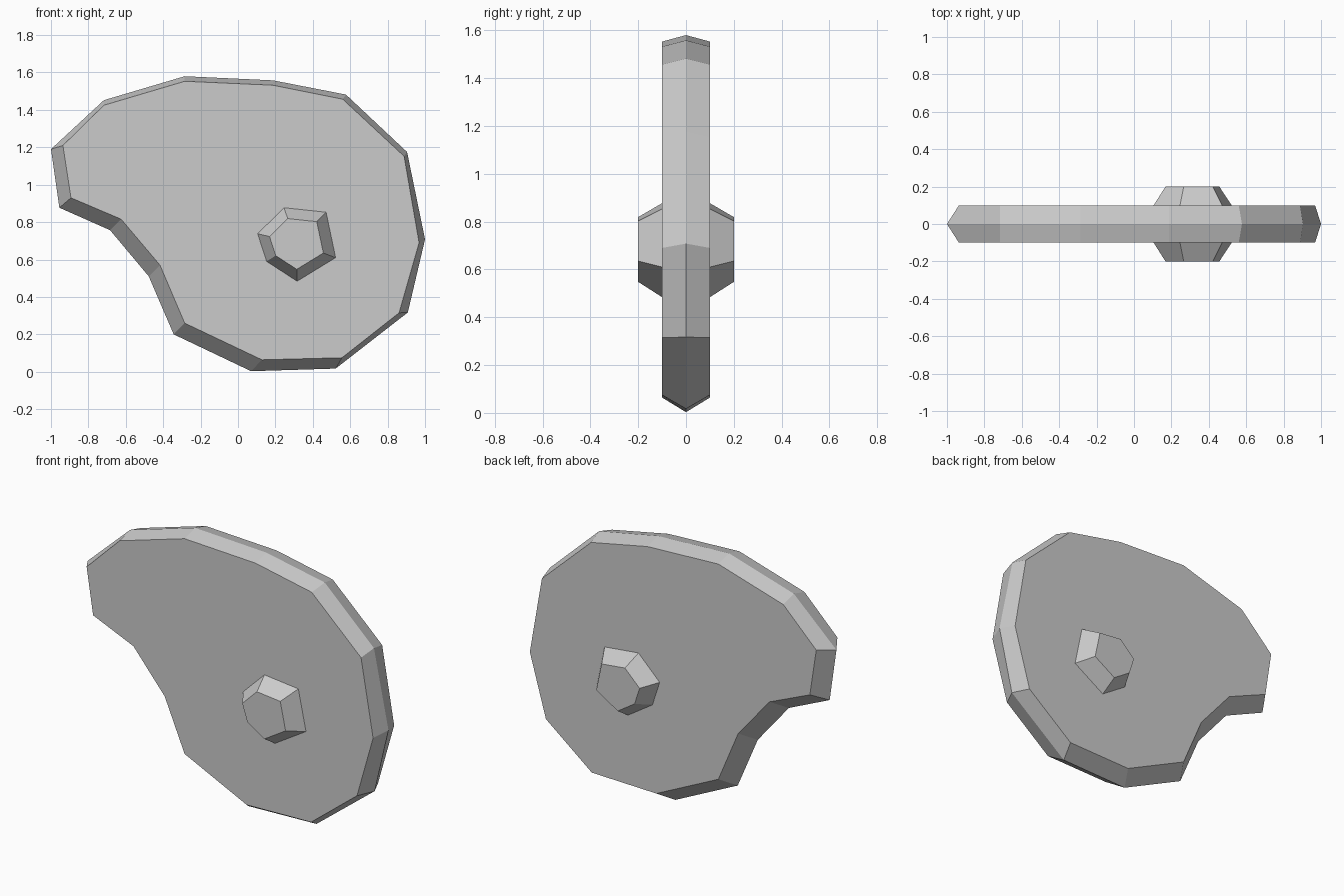
import bpy, bmesh

if "Cube" in bpy.data.objects:
    bpy.data.objects.remove(bpy.data.objects["Cube"])


def loft(name, rings):
    """Closed solid through matching (y, outline) rings, front to back."""
    bm = bmesh.new()
    loops = [[bm.verts.new((x, y, z)) for x, z in pts] for y, pts in rings]
    for a, b in zip(loops, loops[1:]):
        for i in range(len(a)):
            j = (i + 1) % len(a)
            bm.faces.new((a[i], a[j], b[j], b[i]))
    bm.faces.new(loops[0])
    bm.faces.new(loops[-1][::-1])
    bmesh.ops.recalc_face_normals(bm, faces=bm.faces)
    mesh = bpy.data.meshes.new(name)
    bm.to_mesh(mesh)
    bm.free()
    obj = bpy.data.objects.new(name, mesh)
    bpy.context.collection.objects.link(obj)
    return obj


# Plate: wide ridge outline at the middle, smaller outline on both faces
ridge = [(-1, 1.19), (-.717, 1.452), (-.285, 1.58), (.187, 1.558),
         (.577, 1.482), (.904, 1.175), (1, .708), (.908, .317),
         (.522, .017), (.07, .003), (-.344, .2), (-.477, .51),
         (-.684, .757), (-.955, .877)]
face = [(-.936, 1.21), (-.717, 1.425), (-.285, 1.553), (.187, 1.532),
        (.56, 1.457), (.888, 1.152), (.968, .69), (.861, .315),
        (.556, .075), (.128, .064), (-.285, .26), (-.417, .57),
        (-.625, .816), (-.893, .93)]
loft("curved_plate", [(-.1, face), (0, ridge), (.1, face)])

# Six-sided hub passing through the plate, tapered on both sides
hub = [(.105, .738), (.246, .877), (.471, .853),
       (.522, .61), (.316, .484), (.153, .59)]
cx, cz, taper = .31, .69, .69
hub_cap = [(cx + (x - cx) * taper, cz + (z - cz) * taper) for x, z in hub]
loft("hub", [(-.2, hub_cap), (-.1, hub), (.1, hub), (.2, hub_cap)])
